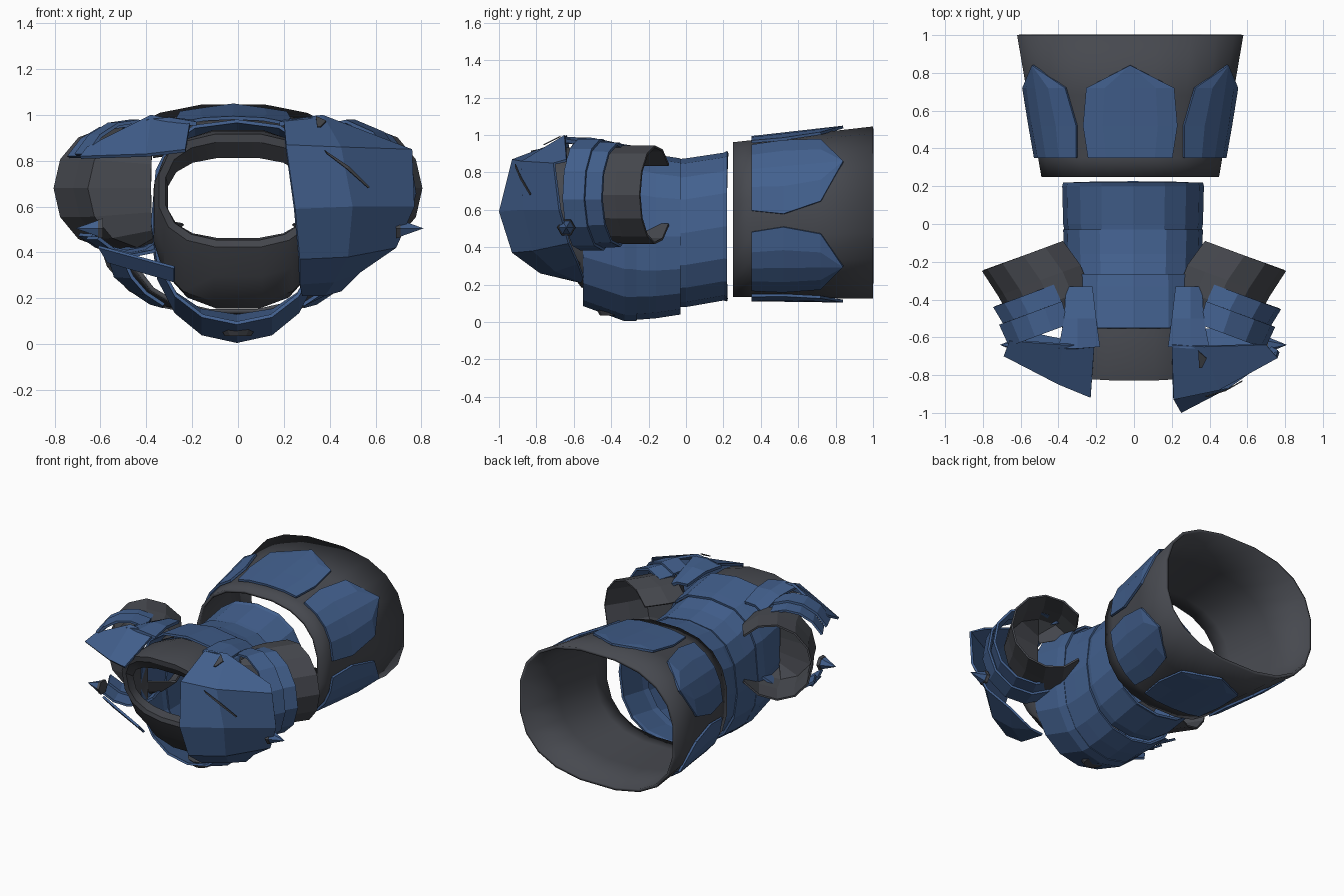
import bpy, bmesh, math
from mathutils import Matrix

if "Cube" in bpy.data.objects:
    bpy.data.objects.remove(bpy.data.objects["Cube"])

def material(name, col):
    m = bpy.data.materials.new(name)
    m.diffuse_color = (*col, 1)
    m.use_nodes = True
    m.node_tree.nodes["Principled BSDF"].inputs["Base Color"].default_value = m.diffuse_color
    return m

BLUE = material("steel blue", (0.055, 0.117, 0.27))
DARK = material("charcoal", (0.062, 0.066, 0.078))

def finish(name, bm, mat, thick=0.0, smooth=False):
    bmesh.ops.recalc_face_normals(bm, faces=bm.faces)
    me = bpy.data.meshes.new(name)
    bm.to_mesh(me)
    bm.free()
    ob = bpy.data.objects.new(name, me)
    bpy.context.collection.objects.link(ob)
    me.materials.append(mat)
    if thick:
        s = ob.modifiers.new("thickness", 'SOLIDIFY')
        s.thickness = thick
        s.offset = -1
    if smooth:
        bpy.ops.object.select_all(action='DESELECT')
        ob.select_set(True)
        bpy.context.view_layer.objects.active = ob
        bpy.ops.object.shade_smooth_by_angle(angle=math.radians(32))
    return ob

def loft(name, rows, mat, closed=False, thick=0.0, smooth=False, side=1):
    """Skin a sheet over rows of points; side=-1 mirrors it in x."""
    bm = bmesh.new()
    vs = [[bm.verts.new((p[0] * side, p[1], p[2])) for p in r] for r in rows]
    for a, b in zip(vs, vs[1:]):
        n = len(a)
        for i in range(n if closed else n - 1):
            j = (i + 1) % n
            bm.faces.new((a[i], a[j], b[j], b[i]))
    bmesh.ops.remove_doubles(bm, verts=bm.verts, dist=0.0005)
    return finish(name, bm, mat, thick, smooth)

def spow(v, e):
    return math.copysign(abs(v) ** e, v)

def section(y, hw, z0, z1, t, p=2.5, tilt=0.0, cx=0.0, p_up=None):
    """Point on a squarish oval body section; p_up squares the upper half."""
    if p_up and math.sin(t) > 0:
        p = p_up
    c, s = spow(math.cos(t), 2 / p), spow(math.sin(t), 2 / p)
    return (cx + hw * c, y - tilt * s, (z0 + z1) / 2 + (z1 - z0) / 2 * s)

def ring(y, hw, z0, z1, p=2.5, tilt=0.0, cx=0.0, n=16, p_up=None, shift=0.0):
    return [section(y, hw, z0, z1, 2 * math.pi * (i + shift) / n, p, tilt, cx, p_up)
            for i in range(n)]

# Flared skirt
def skirt_dims(y, off=0.0):
    f = (y - .25) / .75
    return (.475 + .13 * f + off, .13 - .01 * f - off, .965 + .085 * f + off)

loft("skirt", [ring(y, *skirt_dims(y), p=2.5, cx=-.02, n=20, shift=.5)
               for y in (.25, .35, .68, 1.0)],
     DARK, closed=True, thick=.02, smooth=True)

# Pointed skirt plates
OUTLINE = [(.35, .93), (.52, 1.0), (.72, .84), (.84, 0)]
PLATES = {"top": (90, 22.5), "upper_right": (32, 31), "lower_right": (-32, 28),
          "bottom": (-90, 22.5), "lower_left": (212, 28), "upper_left": (148, 31)}
for label, (centre, half) in PLATES.items():
    rows = []
    for y, w in OUTLINE:
        rows.append([section(y, *skirt_dims(y, .018),
                             math.radians(centre + half * w * u / 2), 2.5, 0, -.02)
                     for u in range(-2, 3)])
    loft("skirt_plate_" + label, rows, BLUE, thick=.015)

# Waist, belly band and chest shells: (y, half width, bottom, top)
SHELLS = {"waist": ([(.22, .37, .11, .915), (.2, .375, .115, .905),
                     (0, .37, .08, .875), (-.05, .36, .08, .87)], 2.3, 2.4),
          "belly_band": ([(-.03, .37, .04, .875), (-.16, .365, .02, .895),
                          (-.29, .36, .01, .93)], 2.2, 2.6),
          "chest": ([(-.265, .365, .005, .94), (-.33, .375, .005, .95),
                     (-.55, .375, .085, .98)], 2.15, 2.8)}
for name, (dims, p, p_up) in SHELLS.items():
    loft(name, [ring(*d, p=p, p_up=p_up, cx=-.005) for d in dims], BLUE, closed=True, thick=.015)

# Collar tapering to the neck opening: (y, half width, bottom, top, power, tilt)
COLLAR = [(-.49, .355, .15, .93, 2.5, 0), (-.58, .375, .18, .94, 2.6, .02),
          (-.70, .37, .29, .935, 2.6, .06), (-.77, .35, .42, .92, 2.6, .06),
          (-.765, .32, .45, .885, 2.6, .06), (-.70, .31, .46, .815, 2.6, .06)]
loft("collar", [ring(*c, shift=.5) for c in COLLAR], DARK, closed=True, smooth=True)

# Chest boss
bm = bmesh.new()
bmesh.ops.create_cone(bm, cap_ends=True, segments=10, radius1=.09, radius2=.06, depth=.05,
                      matrix=Matrix.Translation((0, -.4, .06)) @ Matrix.Rotation(math.pi, 4, 'X'))
finish("chest_boss", bm, DARK)

def arc(c, ru, rz, a0, a1, n=9, zc=.68):
    """Arc around an arm that points down and slightly outward."""
    pts = []
    for i in range(n):
        t = math.radians(a0 + (a1 - a0) * i / (n - 1))
        pts.append((c[0] + .94 * ru * math.cos(t), c[1] - .35 * ru * math.cos(t),
                    zc + rz * math.sin(t)))
    return pts

# Shoulder cap: inner, middle and outer edges, listed from back to breast
INNER = [(.20, -.64, .98), (.21, -.93, .87), (.25, -1.0, .59), (.27, -.93, .37),
         (.27, -.78, .26), (.28, -.57, .21)]
MIDDLE = [(.37, -.65, 1.0), (.45, -.88, .86), (.50, -.87, .60), (.48, -.82, .38),
          (.42, -.70, .27), (.38, -.56, .21)]
OUTER = [(.70, -.64, .87), (.76, -.71, .85), (.77, -.68, .60), (.69, -.63, .42),
         (.53, -.58, .31), (.45, -.55, .23)]

for side, label in ((1, "right"), (-1, "left")):
    right = side == 1
    # Sleeve open toward the body, closing in at the shoulder
    loft("sleeve_" + label, [arc((.565, -.16), .255, .265, -142, 142, 11),
                             arc((.475, -.29), .26, .265, -142, 142, 11),
                             arc((.42, -.41), .25, .26, -142, 142, 11),
                             arc((.37, -.50), .01, .22, -142, 142, 11)],
         DARK, thick=.012, side=side)
    # Overlapping shoulder bands, broken at the side on the left
    spans = [("", -125, 115)] if right else [("_back", 30, 115), ("_breast", -130, -48)]
    for part, low, high in spans:
        n = 9 if right else 5
        loft("shoulder_band_upper_" + label + part,
             [arc((.45, -.57), .26, .30, low, high, n), arc((.49, -.45), .275, .30, low, high, n)],
             BLUE, thick=.015, side=side)
        loft("shoulder_band_lower_" + label + part,
             [arc((.48, -.46), .255, .285, low, high, n), arc((.53, -.36), .265, .28, low, high, n)],
             BLUE, thick=.015, side=side)
    # Strap over the back of the shoulder
    loft("shoulder_strap_" + label,
         [[(.22, -.33, .95), (.30, -.33, .945), (.36, -.33, .91)],
          [(.20, -.50, .98), (.30, -.50, .985), (.37, -.50, .96)],
          [(.18, -.65, .97), (.30, -.66, .99), (.40, -.66, .98)]],
         BLUE, thick=.02, side=side)
    # Cap: full shell on one side, rear panel and breast strip on the other
    if right:
        loft("shoulder_cap_right", [INNER, MIDDLE, OUTER], BLUE, thick=.015)
    else:
        loft("shoulder_cap_left", [[(.21, -.64, .97), (.23, -.92, .85)],
                                   [(.38, -.64, 1.0), (.40, -.85, .83)],
                                   [(.66, -.62, .86), (.69, -.70, .82)]],
             BLUE, thick=.015, side=-1)
        loft("shoulder_strip_left", [[(.61, -.62, .42), (.28, -.70, .33)],
                                     [(.57, -.58, .355), (.28, -.64, .27)]],
             BLUE, thick=.015, side=-1)
    # Spike with a slim dark base
    x = .70 if right else .60
    turn = Matrix.Rotation(side * math.pi / 2, 4, 'Y')
    for name, r1, r2, d, off, mat in (("spike_", .045, 0, .11, .055, BLUE),
                                      ("spike_base_", .05, .045, .02, 0, DARK)):
        bm = bmesh.new()
        bmesh.ops.create_cone(bm, cap_ends=True, segments=6, radius1=r1, radius2=r2, depth=d,
                              matrix=Matrix.Translation((side * (x + off), -.64, .505)) @ turn)
        finish(name + label, bm, mat)

# Dark scars on the full shoulder cap
loft("cap_notch", [[(.34, -.67, .99), (.385, -.71, .97)], [(.345, -.76, .945), (.36, -.76, .945)]],
     DARK, thick=.006)
loft("cap_scratch", [[(.38, -.915, .845), (.39, -.915, .83)], [(.485, -.885, .775), (.475, -.888, .765)],
                     [(.575, -.833, .685), (.57, -.837, .68)]], DARK, thick=.006)
